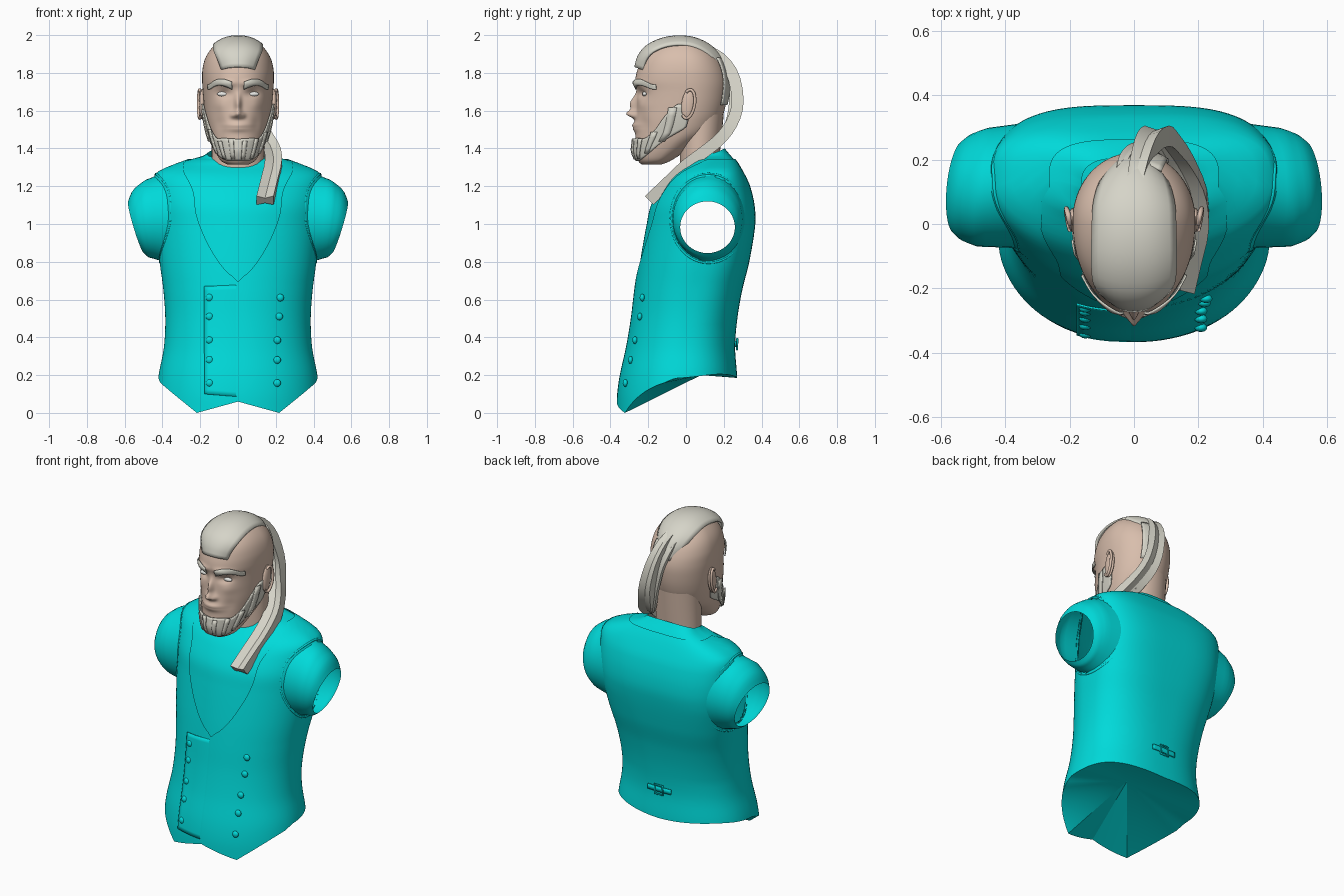
import bpy, bmesh, math
from mathutils import Vector
from math import sin, cos, radians, pi, exp

if "Cube" in bpy.data.objects:
    bpy.data.objects.remove(bpy.data.objects["Cube"])


def mat(name, col):
    m = bpy.data.materials.new(name)
    m.diffuse_color = (*col, 1)
    m.use_nodes = True
    m.node_tree.nodes["Principled BSDF"].inputs["Base Color"].default_value = m.diffuse_color
    return m


CLOTH = mat("turquoise cloth", (0.0, 0.70, 0.70))
SKIN = mat("skin", (0.69, 0.515, 0.415))
HAIR = mat("pale hair", (0.67, 0.66, 0.58))
EYE = mat("eye white", (0.85, 0.85, 0.82))


def finish(name, bm, m, angle=40, thick=0):
    bmesh.ops.recalc_face_normals(bm, faces=bm.faces)
    me = bpy.data.meshes.new(name)
    bm.to_mesh(me)
    bm.free()
    me.materials.append(m)
    o = bpy.data.objects.new(name, me)
    bpy.context.collection.objects.link(o)
    bpy.ops.object.select_all(action='DESELECT')
    o.select_set(True)
    bpy.context.view_layer.objects.active = o
    bpy.ops.object.shade_smooth_by_angle(angle=radians(angle))
    if thick:
        s = o.modifiers.new("thickness", 'SOLIDIFY')
        s.thickness, s.offset = thick, 0
    return o


def grid(name, fn, ni, nj, m, wrap=False, drop=None, thick=0, caps=False, hub=None, angle=40):
    """Surface from fn(u, v): u runs along a row (optionally closed), v from row to row."""
    bm = bmesh.new()
    rows = [[bm.verts.new(fn(i / ni, j / nj)) for i in range(ni if wrap else ni + 1)]
            for j in range(nj + 1)]
    n = len(rows[0])
    for a, b in zip(rows, rows[1:]):
        for i in range(ni):
            k = (i + 1) % n
            q = (a[i], a[k], b[k], b[i])
            if not (drop and drop(sum((v.co for v in q), Vector()) / 4)):
                bm.faces.new(q)
    if caps:
        bm.faces.new(rows[0])
        bm.faces.new(rows[-1])
    if hub:
        c = bm.verts.new(hub)
        for i in range(ni):
            bm.faces.new((rows[0][i], rows[0][(i + 1) % n], c))
    return finish(name, bm, m, angle, thick)


def curve(tab, z, linear=False):
    """Interpolation of table rows (key, values...), smooth unless linear."""
    z = min(max(z, tab[0][0]), tab[-1][0])
    i = next(k for k in range(len(tab) - 1) if z <= tab[k + 1][0])
    slope = lambda a, b, c: (tab[b][c] - tab[a][c]) / (tab[b][0] - tab[a][0])
    h = tab[i + 1][0] - tab[i][0]
    s = (z - tab[i][0]) / h
    if linear:
        return [p + (q - p) * s for p, q in zip(tab[i][1:], tab[i + 1][1:])]
    out = []
    for c in range(1, len(tab[0])):
        m0 = slope(max(i - 1, 0), i + 1, c) * h
        m1 = slope(i, min(i + 2, len(tab) - 1), c) * h
        out.append((2*s**3 - 3*s*s + 1) * tab[i][c] + (s**3 - 2*s*s + s) * m0
                   + (3*s*s - 2*s**3) * tab[i + 1][c] + (s**3 - s*s) * m1)
    return out


def section(w, f, b, k, pf, pb, t, off):
    """Point of a rounded section; t = 0 faces the front, t = 90 degrees is +x."""
    c0, s, c = f + k * (b - f), sin(t), cos(t)
    p = pf if c > 0 else pb
    x = math.copysign(abs(s) ** p, s) * (w + off)
    r = (f - off - c0) if c > 0 else (b + off - c0)
    return x, c0 + r * abs(c) ** p


# ---------------- torso: z, half width, front y, back y
TORSO = [(0, .425, -.358, .265), (.1, .42, -.354, .262), (.2, .41, -.34, .26), (.35, .382, -.307, .25),
         (.5, .375, -.282, .262), (.65, .385, -.264, .288), (.8, .405, -.243, .325), (1.0, .425, -.208, .357),
         (1.1, .435, -.185, .353), (1.2, .438, -.13, .33), (1.25, .434, -.09, .308), (1.28, .41, -.055, .292),
         (1.31, .345, -.015, .275), (1.34, .265, .01, .255), (1.37, .195, .015, .23), (1.4, .163, .01, .205),
         (1.42, .155, .01, .195)]
PF, KT = 1.0, .52
back_power = lambda z: .84 - .22 * min(1, max(0, (z - .45) / .5))    # rounder waist, squarer shoulders


def torso(t, z, off=0.0):
    w, f, b = curve(TORSO, z)
    x, y = section(w, f, b, KT, PF, back_power(z), t, off)
    return Vector((x, y, z))


def torso_at_x(x, z, off=0.0):
    w = curve(TORSO, z)[0]
    return torso(math.copysign(math.asin(min(1, abs(x) / w) ** (1 / PF)), x), z, off)


def torso_side(y, z):
    w, f, b = curve(TORSO, z)
    c0 = f + KT * (b - f)
    e, p = (f, PF) if y < c0 else (b, back_power(z))
    c = min(1, (y - c0) / (e - c0)) ** (1 / p)
    return w * (1 - c * c) ** (p / 2)


AY, AZ = .12, 1.03       # armhole centre
in_arm = lambda c: abs(c.x) > .22 and ((c.y - AY) / .184) ** 2 + ((c.z - AZ) / .216) ** 2 < 1

# hem height by sine of angle on the front half, by angle behind; neckline angle by height
HEM_FRONT = [(0, .06), (.5, .0), (.97, .16), (1, .185)]
HEM_BACK = [(90, .185), (130, .205), (180, .185)]
NECK = [(.7, 0), (.75, 8.6), (.83, 17), (.95, 25.5), (1.05, 30), (1.2, 33.5), (1.3, 49), (1.345, 82)]


def vest_point(u, v):
    z0 = 1.345 * v
    e = curve(NECK, z0)[0] if z0 > .7 else 0
    d = e + u * (360 - 2 * e)
    z = z0
    if z0 < .3:
        a = min(d, 360 - d)
        h = curve(HEM_FRONT, sin(radians(a)), True)[0] if a < 90 else curve(HEM_BACK, a)[0]
        z = h + z0 / .3 * (.3 - h)
    return torso(radians(d), z, .010)


def shirt_point(u, v):
    p = torso(2 * pi * u, .6 + .80 * v)
    p.z -= .04 * (1 + cos(2 * pi * u)) * max(0, (p.z - 1.34) / .08)    # collar dips at the throat
    return p


grid("vest", vest_point, 96, 60, CLOTH, drop=in_arm, hub=(.12, .08, .2))
grid("shirt", shirt_point, 96, 50, CLOTH, wrap=True, drop=in_arm)

# overlapping double-breasted front panel, sinking into the vest at its right edge
grid("front_panel", lambda u, v: torso_at_x(-.17 + .23 * u, .1 - .02 * u + (.57 + .03 * u) * v, .018 - .016 * u),
     10, 24, CLOTH, thick=.006)


def ball(name, loc, size, m, seg=20, rot=0):
    bm = bmesh.new()
    bmesh.ops.create_uvsphere(bm, u_segments=seg, v_segments=seg // 2, radius=1)
    o = finish(name, bm, m, 60)
    o.location, o.scale, o.rotation_euler = loc, size, (rot, 0, 0)
    return o


def tube(name, pts, r, m, closed=True):
    cu = bpy.data.curves.new(name, 'CURVE')
    cu.dimensions, cu.bevel_depth, cu.bevel_resolution = '3D', r, 2
    s = cu.splines.new('POLY')
    s.points.add(len(pts) - 1)
    for p, q in zip(s.points, pts):
        p.co = (*q, 1)
    s.use_cyclic_u = closed
    cu.materials.append(m)
    o = bpy.data.objects.new(name, cu)
    bpy.context.collection.objects.link(o)


for z, xr in ((.61, .215), (.51, .21), (.385, .2), (.28, .2), (.158, .2)):
    for x in (-.145, xr):
        ball("button", torso_at_x(x, z, .015), (.02, .014, .02), CLOTH, 12)

# back strap and buckle
grid("back_strap", lambda u, v: torso(pi + (u - .5) * .3, .35 + .03 * v, .016), 10, 2, CLOTH, thick=.008)
tube("buckle", [torso(pi + a, z, .02) for a, z in ((-.04, .335), (.04, .335), (.04, .392), (-.04, .392))], .006, CLOTH)

# short sleeves: station, centre x, y radius, z radius, centre z, tilt
SLEEVE = [(0, .0, .195, .228, 1.03, 0), (.4, .47, .184, .208, 1.025, .1),
          (.75, .515, .166, .178, 1.003, .22), (1, .54, .145, .137, .983, .3)]
for s in (1, -1):
    def sleeve_ring(row, a):
        cx, ry, rz, cz, tilt = row
        y, dz = AY + ry * cos(a), rz * sin(a)
        x = cx + tilt * dz - .09 * (y - AY) if cx else torso_side(y, cz + dz) - .004
        return Vector((x, y - .006 * bool(cx), cz + dz))

    def sleeve(u, v):
        a = 2 * pi * u
        if v < .4:           # blend from the torso surface
            p = sleeve_ring(SLEEVE[0][1:], a).lerp(sleeve_ring(SLEEVE[1][1:], a), v / .4)
        else:
            p = sleeve_ring(curve(SLEEVE[1:], v), a)
        return (s * p.x, p.y, p.z)
    grid("sleeve", sleeve, 40, 10, CLOTH, wrap=True)
    rim = [(AY + .203 * cos(a * pi / 24), AZ + .236 * sin(a * pi / 24)) for a in range(48)]
    tube("armhole_rim", [(s * (torso_side(y, z) + .008), y, z) for y, z in rim], .006, CLOTH)

# ---------------- head: z, half width, front y, back y
HEAD = [(1.315, .055, -.235, -.13), (1.33, .085, -.25, -.09), (1.36, .108, -.262, -.04), (1.42, .135, -.268, .05),
        (1.48, .155, -.268, .14), (1.55, .17, -.268, .185), (1.62, .179, -.262, .208), (1.7, .186, -.26, .22),
        (1.76, .19, -.268, .22), (1.82, .188, -.256, .205), (1.88, .172, -.23, .175), (1.93, .14, -.185, .13),
        (1.965, .1, -.13, .08), (1.984, .045, -.07, .02)]
# face relief: depth, x, z, spread x, spread z
FACE = [(.042, 0, 1.582, .022, .02), (.036, 0, 1.635, .016, .045), (.016, .026, 1.574, .015, .013),
        (-.02, .075, 1.69, .036, .02), (.014, .07, 1.745, .05, .016), (.02, 0, 1.515, .065, .022),
        (-.01, 0, 1.511, .065, .005), (.008, .1, 1.63, .035, .03), (.01, 0, 1.39, .05, .035),
        (-.01, .1, 1.53, .025, .04)]


def head(t, z, off=0.0):
    w, f, b = curve(HEAD, z)
    x, y = section(w, f, b, .58, .94, 1, t, off)
    if cos(t) > 0:
        y -= cos(t) * sum(d * exp(-((abs(x) - fx) / sx) ** 2 - ((z - fz) / sz) ** 2)
                          for d, fx, fz, sx, sz in FACE)
    return Vector((x, y, z))


grid("head", lambda u, v: head(2 * pi * u - .6 * sin(2 * pi * u), 1.315 + .669 * v), 110, 84, SKIN,
     wrap=True, caps=True, angle=70)
grid("neck", lambda u, v: (.14 * sin(2 * pi * u), .07 + .01 * v - (.1 + .02 * v) * cos(2 * pi * u), 1.28 + .3 * v),
     32, 4, SKIN, wrap=True)

for s in (1, -1):
    # ears: shell and rim
    ball("ear", (s * .19, .012, 1.635), (.016, .036, .082), SKIN, 20, -.12)
    tube("ear_rim", [(s * (.196 + .014 * (1 + sin(a)) / 2), .012 + .034 * sin(a) + .01 * cos(a), 1.635 + .076 * cos(a))
                     for a in [i * pi / 12 - .6 for i in range(18)]], .008, SKIN, False)
    # eyes and eyebrows
    e = head(s * radians(24), 1.69)
    ball("eye", (s * .078, e.y + .001, 1.688), (.033, .014, .013), EYE)
    grid("eyebrow", lambda u, v: head(s * radians(8 + 46 * u),
         1.712 + .022 * sin(pi * min(1, u * 1.15)) + (.04 - .015 * u) * v, .008), 12, 4, HAIR, thick=.006)

# beard: edges by angle from the front (degrees, low z, high z)
BEARD = [(0, 1.335, 1.45), (28, 1.335, 1.455), (45, 1.345, 1.455), (58, 1.365, 1.5), (68, 1.395, 1.575),
         (80, 1.455, 1.635), (95, 1.515, 1.61)]


def beard(u, v):
    d = (u - .5) * 190
    lo, hi = curve(BEARD, abs(d))
    return head(radians(d), lo + (hi - lo) * v, .009)


grid("beard", beard, 48, 8, HAIR, thick=.008)
for i, d in enumerate((-75, -58, -36, -12, 12, 36, 58, 75)):
    lo, hi = curve(BEARD, abs(d))
    grid("beard_strand", lambda u, v: head(radians(d + (u - .5) * 9), lo + .008 + (hi - lo - .02 + .012 * (i % 2)) * v,
         .017), 2, 4, HAIR, thick=.006)

# ---------------- hair: crest over the skull (station, y, z, half width)
CREST = [(0, -.268, 1.83, .085), (1, -.25, 1.89, .105), (2, -.205, 1.943, .125), (3, -.12, 1.982, .13),
         (4, -.02, 1.993, .128), (5, .07, 1.975, .125), (6, .145, 1.93, .11), (7, .195, 1.87, .085), (8, .222, 1.79, .05)]


def crest(u, v):
    y, z, w = curve(CREST, 8 * v)
    q = 2 * u - 1
    n = Vector((0, y + .02, z - 1.75)).normalized()
    return Vector((w * q, y, z)) - n * .045 * abs(q) ** 2.4


grid("hair_crest", crest, 12, 24, HAIR, thick=.012)
# swept hair on the back of the skull, narrowing towards the nape
grid("back_hair", lambda u, v: head(radians(152 - 6 * (1 - v) + u * (22 + 16 * v)), 1.63 + .25 * v, .010),
     8, 10, HAIR, thick=.008)


def ribbon(name, pts, hw, ht):
    """Folded strand swept along a path; hw is half its x width, ht half its depth."""
    tab = [(i, *p) for i, p in enumerate(pts)]
    n = len(pts) - 1

    def fn(u, v):
        p = Vector(curve(tab, v * n))
        d = Vector(curve(tab, min(n, v * n + .1))) - Vector(curve(tab, max(0, v * n - .1)))
        nrm = Vector((1, 0, 0)).cross(Vector((0, d.y, d.z))).normalized()
        k = .55 + .45 * min(1, v * 2)
        a, b = [(-1, -1), (0, -.5), (1, -1), (1, 1), (0, .6), (-1, 1)][round(u * 6) % 6]
        return p + Vector((a * hw * k, 0, 0)) + nrm * b * ht * min(1, .4 + 3 * v)
    grid(name, fn, 6, 22, HAIR, wrap=True, caps=True, angle=30)


ribbon("ponytail", [(0, .12, 1.935), (.02, .2, 1.872), (.045, .255, 1.77), (.075, .273, 1.64), (.1, .245, 1.54),
                    (.14, .185, 1.455), (.178, .1, 1.385), (.187, .0, 1.31), (.165, -.1, 1.215), (.143, -.195, 1.125)],
       .045, .032)
ribbon("loose_strand", [(-.05, .12, 1.93), (-.03, .2, 1.85), (.01, .238, 1.74), (.05, .235, 1.6), (.09, .2, 1.48),
                        (.12, .17, 1.42)], .022, .012)
